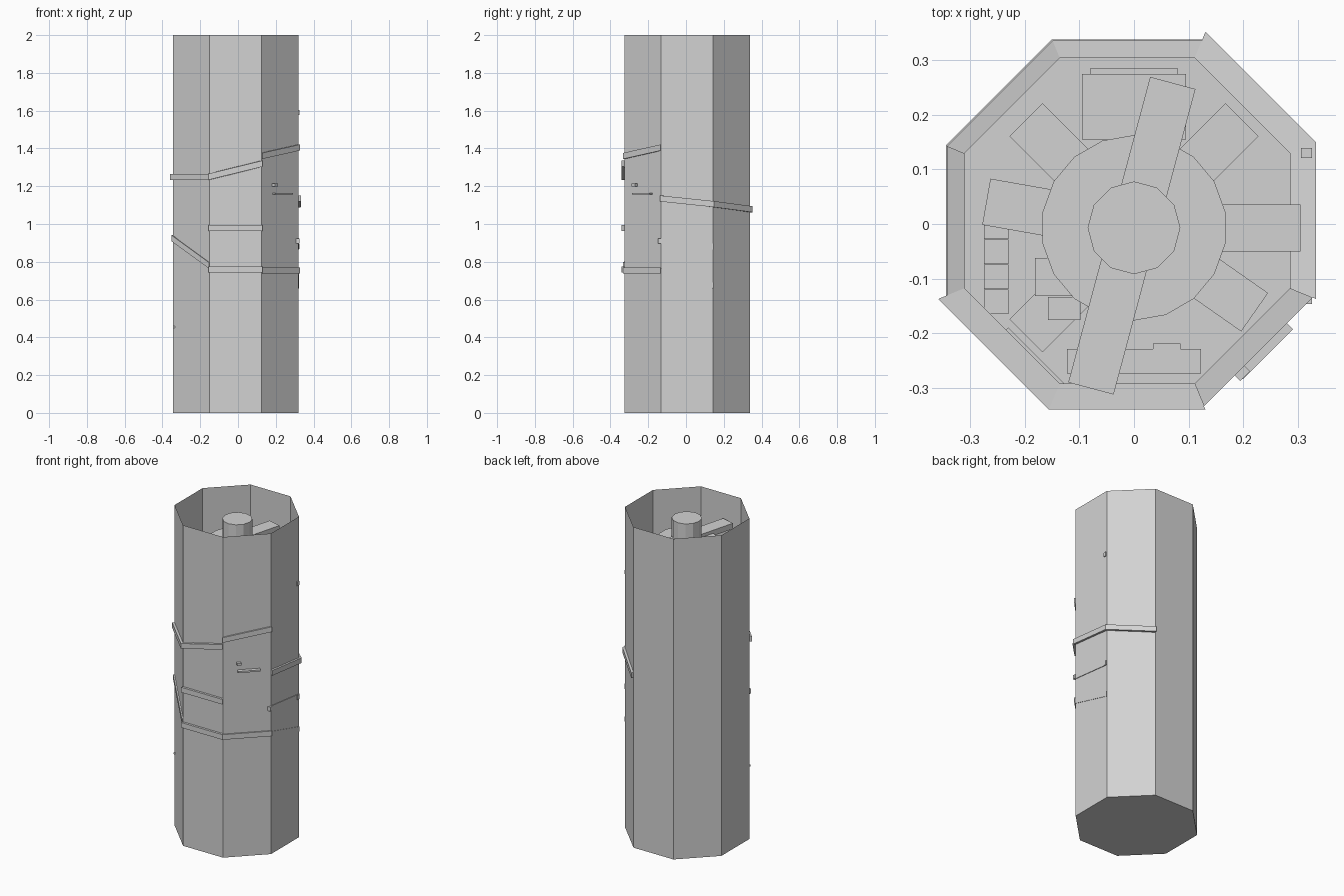
import bpy, bmesh, math
from mathutils import Matrix, Vector

if "Cube" in bpy.data.objects:
    bpy.data.objects.remove(bpy.data.objects["Cube"])

CX, CY = -0.0125, 0.006      # tower axis
APO = 0.3325                 # wall apothem

grey = bpy.data.materials.new("plain_grey")
grey.diffuse_color = (0.65, 0.65, 0.65, 1)
grey.use_nodes = True
grey.node_tree.nodes["Principled BSDF"].inputs["Base Color"].default_value = grey.diffuse_color


def finish(bm, name):
    bmesh.ops.recalc_face_normals(bm, faces=bm.faces)
    me = bpy.data.meshes.new(name)
    bm.to_mesh(me)
    bm.free()
    me.materials.append(grey)
    ob = bpy.data.objects.new(name, me)
    bpy.context.collection.objects.link(ob)
    return ob


def corner(i, apothem, z):
    """Corner i of an octagon around the axis; side 0 faces the front."""
    a = math.radians(-112.5 + 45 * i)
    r = apothem / math.cos(math.pi / 8)
    return Vector((CX + r * math.cos(a), CY + r * math.sin(a), z))


def band(name, side, z0, z1, out=0.014, inner=0.034, h=0.032):
    """Mitred beam through one wall side, sloping from z0 to z1."""
    bm = bmesh.new()
    ends = []
    for i, z in ((side, z0), (side + 1, z1)):
        ends.append([bm.verts.new(corner(i, APO + d, z + s * h / 2))
                     for d, s in ((out, -1), (out, 1), (-inner, 1), (-inner, -1))])
    a, b = ends
    bm.faces.new(a)
    bm.faces.new(b)
    for k in range(4):
        n = (k + 1) % 4
        bm.faces.new((a[k], a[n], b[n], b[k]))
    finish(bm, name)


def box(name, x, y, z, sx, sy, sz, turn=0):
    bm = bmesh.new()
    m = (Matrix.Translation((x, y, z)) @ Matrix.Rotation(math.radians(turn), 4, 'Z')
         @ Matrix.Diagonal((sx, sy, sz, 1)))
    bmesh.ops.create_cube(bm, size=1, matrix=m)
    finish(bm, name)


def drum(name, r, z0, z1, sides, x=0.0, y=-0.007):
    bm = bmesh.new()
    bmesh.ops.create_cone(bm, cap_ends=True, segments=sides, radius1=r, radius2=r,
                          depth=z1 - z0, matrix=Matrix.Translation((x, y, (z0 + z1) / 2)))
    finish(bm, name)


def arm(name, angle, z, length, width=0.086, start=0.05, h=0.035):
    a = math.radians(angle)
    d = (start + length) / 2
    box(name, d * math.cos(a), -0.007 + d * math.sin(a), z, length - start, width, h, angle)


# open-topped eight-sided wall with a floor
bm = bmesh.new()
low = [bm.verts.new(corner(i, APO, 0)) for i in range(8)]
high = [bm.verts.new(corner(i, APO, 2)) for i in range(8)]
bm.faces.new(low)
for i in range(8):
    n = (i + 1) % 8
    bm.faces.new((low[i], low[n], high[n], high[i]))
finish(bm, "tower_wall")

# beams that show on the outside (side, start height, end height, protrusion)
outer = [(7, 1.25, 1.25, .014), (0, 1.25, 1.32, .014), (1, 1.36, 1.405, .008),
         (0, 0.978, 0.978, .014), (7, 0.925, 0.78, .008), (0, 0.758, 0.758, .014),
         (1, 0.755, 0.755, .008), (2, 0.75, 0.675, .003), (2, 1.135, 1.105, .014),
         (3, 1.105, 1.078, .014), (2, 0.91, 0.88, .004)]
for n, (s, z0, z1, out) in enumerate(outer):
    band(f"outer_beam_{n}", s, z0, z1, out)

# beams that stay inside the wall
inner = [(4, 1.08, 1.0), (5, 1.0, 0.95), (6, 0.95, 0.93), (6, 1.3, 1.25), (3, 0.675, 0.6)]
for n, (s, z0, z1) in enumerate(inner):
    band(f"inner_beam_{n}", s, z0, z1, -0.002)

# small ends and ledge poking through the right-hand sides
box("front_right_ledge", 0.235, -0.228, 1.16, 0.13, 0.03, 0.01, 45)
box("ledge_peg", 0.197, -0.272, 1.207, 0.025, 0.02, 0.015, 45)
for n, (y, z) in enumerate(((0.13, 1.59), (0.13, 0.88), (-0.138, 0.91))):
    box(f"beam_end_{n}", 0.316, y, z, 0.02, 0.018, 0.026)
box("left_peg", -0.338, -0.138, 0.455, 0.014, 0.01, 0.01)

# central column, hub discs and arms
drum("centre_column", 0.085, 0, 1.96, 12)
for n, z in enumerate((1.81, 1.45, 1.05, 0.6)):
    drum(f"hub_disc_{n}", 0.17, z - 0.04, z + 0.02, 18)
for n, (ang, z, ln) in enumerate(((75, 1.832, 0.275), (255, 1.832, 0.305),
                                  (0, 1.45, 0.305), (170, 1.45, 0.275),
                                  (135, 1.05, 0.28), (-35, 1.05, 0.27),
                                  (45, 0.6, 0.28), (225, 0.6, 0.28))):
    arm(f"hub_arm_{n}", ang, z, ln)

# machinery blocks around the column
box("back_block", 0, 0.215, 0.7, 0.19, 0.12, 0.3)
box("back_roller", 0, 0.28, 0.7, 0.16, 0.013, 0.1)
box("front_block", 0, -0.252, 0.7, 0.245, 0.045, 0.1)
box("front_roller", 0.06, -0.224, 0.7, 0.05, 0.01, 0.1)
for i in range(4):
    box(f"left_step_{i}", -0.253, -0.143 + 0.046 * i, 0.8 + 0.06 * i, 0.045, 0.045, 0.05)
box("small_block", -0.142, -0.097, 0.9, 0.08, 0.07, 0.08)
box("small_step", -0.128, -0.155, 0.8, 0.06, 0.042, 0.08)
box("front_left_plank", -0.19, -0.255, 0.9, 0.15, 0.035, 0.03, -45)
